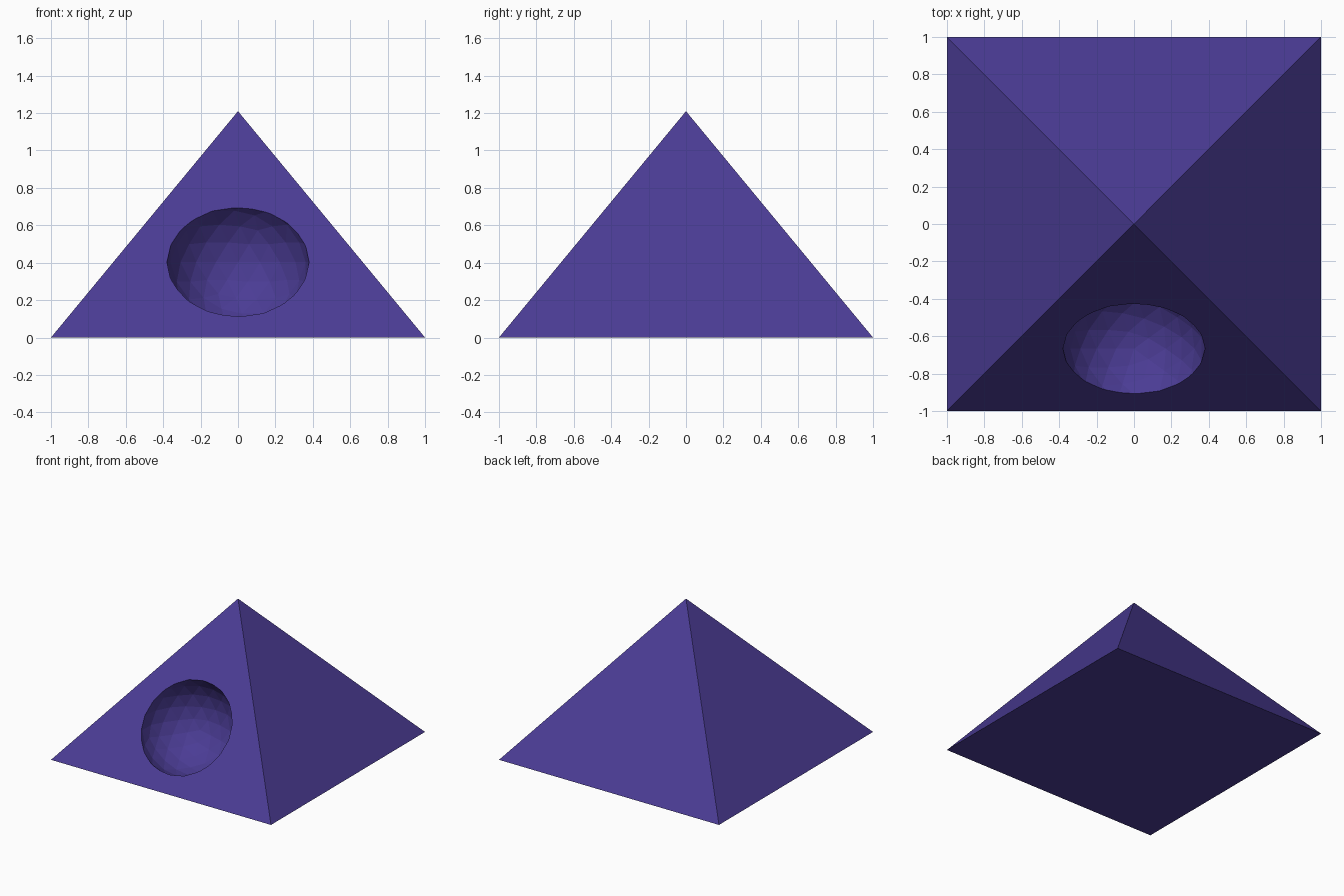
import bpy, math

if "Cube" in bpy.data.objects:
    bpy.data.objects.remove(bpy.data.objects["Cube"])

HEIGHT = 1.21

mat = bpy.data.materials.new("indigo")
mat.diffuse_color = (0.07, 0.045, 0.30, 1)
mat.use_nodes = True
mat.node_tree.nodes["Principled BSDF"].inputs["Base Color"].default_value = mat.diffuse_color

# Square pyramid standing on the ground
bpy.ops.mesh.primitive_cone_add(vertices=4, radius1=math.sqrt(2), radius2=0, depth=HEIGHT,
                                location=(0, 0, HEIGHT / 2), rotation=(0, 0, math.pi / 4))
pyramid = bpy.context.object
pyramid.name = "pyramid"
bpy.ops.object.transform_apply(location=True, rotation=True, scale=True)
pyramid.data.materials.append(mat)

# Faceted ball centred on the front face, used to scoop out the hollow
bpy.ops.mesh.primitive_ico_sphere_add(subdivisions=3, radius=0.38,
                                      location=(0, -2 / 3, HEIGHT / 3))
cutter = bpy.context.object
cutter.name = "hollow_cutter"
cutter.data.materials.append(mat)
cutter.hide_render = True
cutter.hide_set(True)

# Round hollow in the front face
scoop = pyramid.modifiers.new("hollow", "BOOLEAN")
scoop.operation = "DIFFERENCE"
scoop.solver = "EXACT"
scoop.object = cutter
